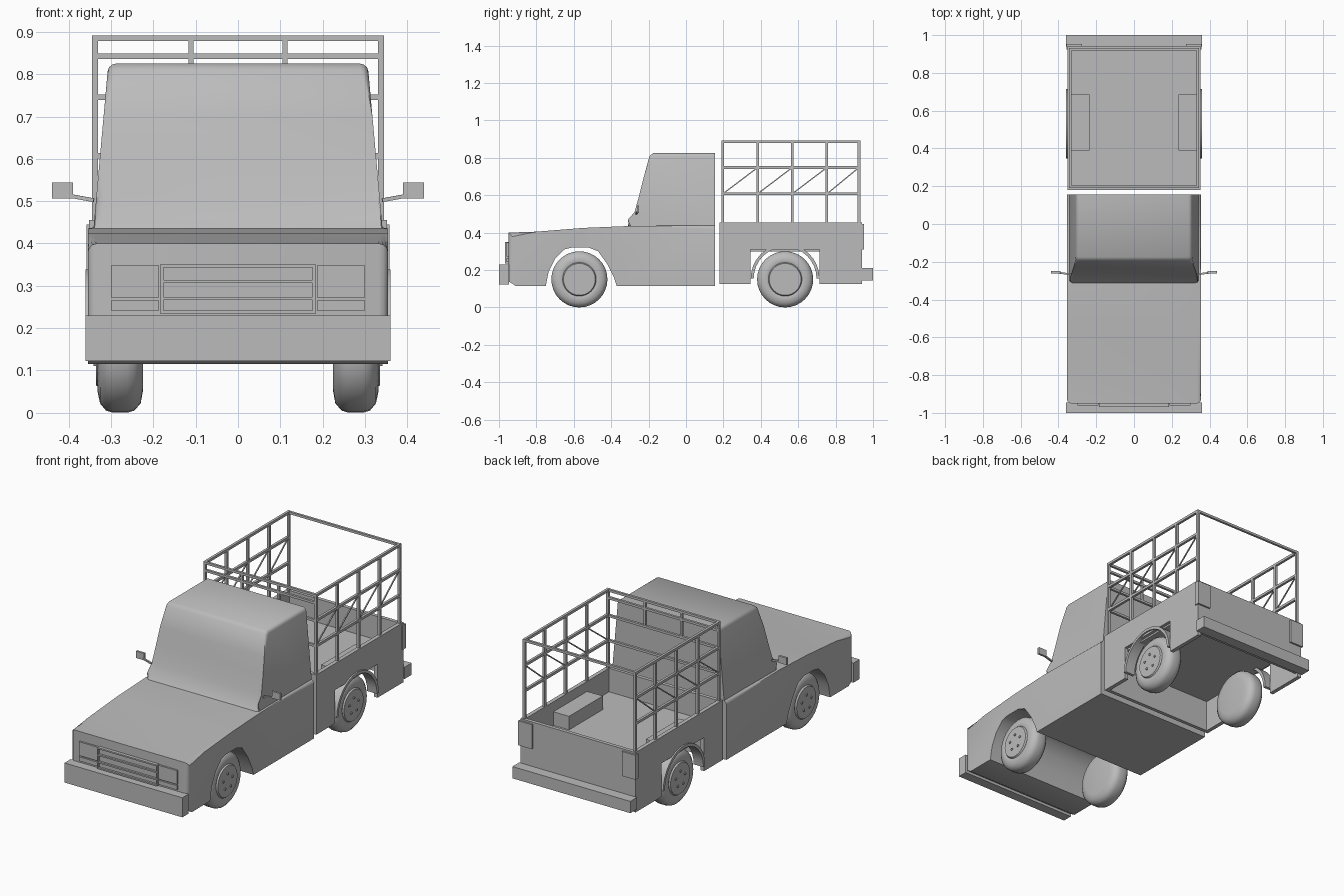
import bpy, bmesh, math
from mathutils import Vector, Matrix

if "Cube" in bpy.data.objects:
    bpy.data.objects.remove(bpy.data.objects["Cube"])

grey = bpy.data.materials.new("plain grey")
grey.use_nodes = True
grey.diffuse_color = (0.5, 0.5, 0.5, 1)
grey.node_tree.nodes["Principled BSDF"].inputs["Base Color"].default_value = (0.5, 0.5, 0.5, 1)


def finish(name, bm, smooth=False):
    bmesh.ops.recalc_face_normals(bm, faces=bm.faces)
    me = bpy.data.meshes.new(name)
    bm.to_mesh(me)
    bm.free()
    me.materials.append(grey)
    ob = bpy.data.objects.new(name, me)
    bpy.context.collection.objects.link(ob)
    if smooth:
        bpy.ops.object.select_all(action='DESELECT')
        ob.select_set(True)
        bpy.context.view_layer.objects.active = ob
        bpy.ops.object.shade_smooth_by_angle(angle=math.radians(35))
    return ob


def add_box(bm, x, y, z):
    size = Vector((x[1] - x[0], y[1] - y[0], z[1] - z[0]))
    mid = Vector((x[0] + x[1], y[0] + y[1], z[0] + z[1])) / 2
    bmesh.ops.create_cube(bm, size=1, matrix=Matrix.Translation(mid) @ Matrix.Diagonal(size).to_4x4())


def box(name, x, y, z):
    bm = bmesh.new()
    add_box(bm, x, y, z)
    return finish(name, bm)


def add_bar(bm, a, b, t):
    """Square bar of thickness t from a to b."""
    a, b = Vector(a), Vector(b)
    d = b - a
    rot = d.to_track_quat('Z', 'Y').to_matrix().to_4x4()
    bmesh.ops.create_cube(bm, size=1, matrix=Matrix.Translation((a + b) / 2) @ rot
                          @ Matrix.Diagonal((t, t, d.length + t)).to_4x4())


def prism(profile, left, right):
    """Side profile of (y, z) points spanned between two x functions of z."""
    bm = bmesh.new()
    rows = [[bm.verts.new((f(z), y, z)) for y, z in profile] for f in (left, right)]
    bm.faces.new(rows[0])
    bm.faces.new(rows[1][::-1])
    n = len(profile)
    for i in range(n):
        j = (i + 1) % n
        bm.faces.new((rows[0][i], rows[0][j], rows[1][j], rows[1][i]))
    return bm


def bevel(bm, rule, width, segments):
    edges = [e for e in bm.edges if rule(*[v.co for v in e.verts])]
    bmesh.ops.bevel(bm, geom=edges, offset=width, segments=segments, profile=0.5,
                    affect='EDGES', clamp_overlap=True)


# Lower body with hood, nose and open front wheel arches
body = [(-0.95, 0.40), (-0.95, 0.14), (-0.91, 0.115), (-0.75, 0.115), (-0.735, 0.19),
        (-0.70, 0.26), (-0.65, 0.31), (-0.61, 0.32), (-0.52, 0.32), (-0.47, 0.30),
        (-0.42, 0.23), (-0.385, 0.16), (-0.37, 0.115), (0.155, 0.115), (0.155, 0.44),
        (-0.31, 0.435), (-0.55, 0.425), (-0.80, 0.405)]
bm = prism(body, lambda z: -0.355, lambda z: 0.355)
bevel(bm, lambda a, b: abs(a.x - b.x) < 0.001 and
      ((a.z > 0.39 and b.z > 0.39) or (a.y < -0.94 and b.y < -0.94)), 0.022, 3)
finish("lower_body", bm, True)

# Cab tapering towards the roof
cab = [(0.155, 0.43), (0.155, 0.825), (-0.175, 0.825), (-0.195, 0.81), (-0.225, 0.70),
       (-0.25, 0.60), (-0.275, 0.51), (-0.295, 0.46), (-0.315, 0.43)]
width = lambda z: 0.342 - (z - 0.43) * 0.09
bm = prism(cab, lambda z: -width(z), width)
bevel(bm, lambda a, b: abs(a.x - b.x) < 0.02 and
      (max(a.y, b.y) < -0.17 or min(a.z, b.z) > 0.82), 0.018, 3)
finish("cab", bm, True)

# Grille, lamps and bumpers
box("grille_panel", (-0.183, 0.183), (-0.957, -0.945), (0.235, 0.35))
bm = bmesh.new()
for z in (0.238, 0.27, 0.31, 0.347):
    add_box(bm, (-0.183, 0.183), (-0.968, -0.95), (z - 0.004, z + 0.004))
for x in (-0.18, 0.18):
    add_box(bm, (x - 0.004, x + 0.004), (-0.968, -0.95), (0.235, 0.35))
finish("grille_bars", bm)
for s, side in ((-1, "right"), (1, "left")):
    span = sorted((s * 0.187, s * 0.30))
    box(side + "_headlamp", span, (-0.96, -0.945), (0.272, 0.348))
    box(side + "_front_signal", span, (-0.96, -0.945), (0.242, 0.265))
    box(side + "_tail_lamp", sorted((s * 0.275, s * 0.358)), (0.925, 0.952), (0.31, 0.445))
    # Wing mirrors
    bm = bmesh.new()
    add_bar(bm, (s * 0.345, -0.265, 0.503), (s * 0.40, -0.258, 0.513), 0.009)
    add_box(bm, sorted((s * 0.39, s * 0.44)), (-0.262, -0.25), (0.506, 0.544))
    finish(side + "_mirror", bm)
box("front_bumper", (-0.36, 0.36), (-1.0, -0.945), (0.122, 0.23))
box("rear_bumper", (-0.36, 0.36), (0.94, 1.0), (0.145, 0.21))

# Cargo bed
side_panel = [(0.18, 0.125), (0.345, 0.125), (0.345, 0.31), (0.715, 0.31),
              (0.715, 0.125), (0.942, 0.125), (0.942, 0.455), (0.18, 0.455)]
for s, side in ((-1, "right"), (1, "left")):
    finish(side + "_bed_side", prism(side_panel, lambda z: s * 0.33, lambda z: s * 0.352))
    box(side + "_wheel_box", sorted((s * 0.235, s * 0.332)), (0.39, 0.685), (0.32, 0.40))
    # Curved rear fender lip
    bm = bmesh.new()
    rings = []
    for i in range(17):
        a = math.pi * i / 16
        rings.append([bm.verts.new((s * x, 0.53 + r * math.cos(a), 0.155 + r * math.sin(a)))
                      for x, r in ((0.30, 0.168), (0.36, 0.168), (0.36, 0.184), (0.30, 0.184))])
    for p, q in zip(rings, rings[1:]):
        for k in range(4):
            m = (k + 1) % 4
            bm.faces.new((p[k], p[m], q[m], q[k]))
    bm.faces.new(rings[0])
    bm.faces.new(rings[-1])
    finish(side + "_fender_lip", bm, True)
box("bed_floor", (-0.335, 0.335), (0.185, 0.94), (0.30, 0.325))
box("bed_front_wall", (-0.335, 0.335), (0.18, 0.20), (0.125, 0.455))
box("tailgate", (-0.335, 0.335), (0.922, 0.942), (0.15, 0.455))

# Cargo rack of square tubing
bm = bmesh.new()
posts = (0.197, 0.383, 0.568, 0.753, 0.925)
for x in (-0.338, 0.338):
    for y in posts:
        add_bar(bm, (x, y, 0.45), (x, y, 0.885), 0.014)
    for z in (0.885, 0.748, 0.607):
        add_bar(bm, (x, posts[0], z), (x, posts[-1], z), 0.014)
    for a, b in zip(posts, posts[1:]):
        add_bar(bm, (x, a + 0.01, 0.615), (x, b - 0.01, 0.74), 0.006)
for z in (0.885, 0.843, 0.745, 0.607):
    add_bar(bm, (-0.338, posts[0], z), (0.338, posts[0], z), 0.013)
add_bar(bm, (-0.338, posts[-1], 0.885), (0.338, posts[-1], 0.885), 0.013)
for x in (-0.111, 0.111):
    add_bar(bm, (x, posts[0], 0.745), (x, posts[0], 0.885), 0.012)
finish("cargo_rack", bm)

# Wheels: lathed tyre and hub, plus five lug nuts
tyre = [(0.225, 0.0), (0.225, 0.10), (0.23, 0.128), (0.245, 0.145), (0.262, 0.15), (0.295, 0.15),
        (0.312, 0.145), (0.326, 0.128), (0.332, 0.10), (0.328, 0.09), (0.336, 0.085), (0.336, 0.0)]
for y, end in ((-0.57, "front"), (0.53, "rear")):
    for s, side in ((-1, "right"), (1, "left")):
        bm = bmesh.new()
        pts = [bm.verts.new((s * x, y, 0.15 + r)) for x, r in tyre]
        edges = [bm.edges.new(e) for e in zip(pts, pts[1:])]
        bmesh.ops.spin(bm, geom=pts + edges, cent=(0, y, 0.15), axis=(1, 0, 0),
                       angle=math.tau, steps=32, use_merge=True)
        bmesh.ops.remove_doubles(bm, verts=bm.verts, dist=0.0005)
        for i in range(5):
            a = math.tau * i / 5 + math.pi / 2
            spot = (s * 0.337, y + 0.042 * math.cos(a), 0.15 + 0.042 * math.sin(a))
            bmesh.ops.create_cone(bm, cap_ends=True, segments=6, radius1=0.007, radius2=0.007, depth=0.008,
                                  matrix=Matrix.Translation(spot) @ Matrix.Rotation(math.pi / 2, 4, 'Y'))
        finish(f"{end}_{side}_wheel", bm, True)
